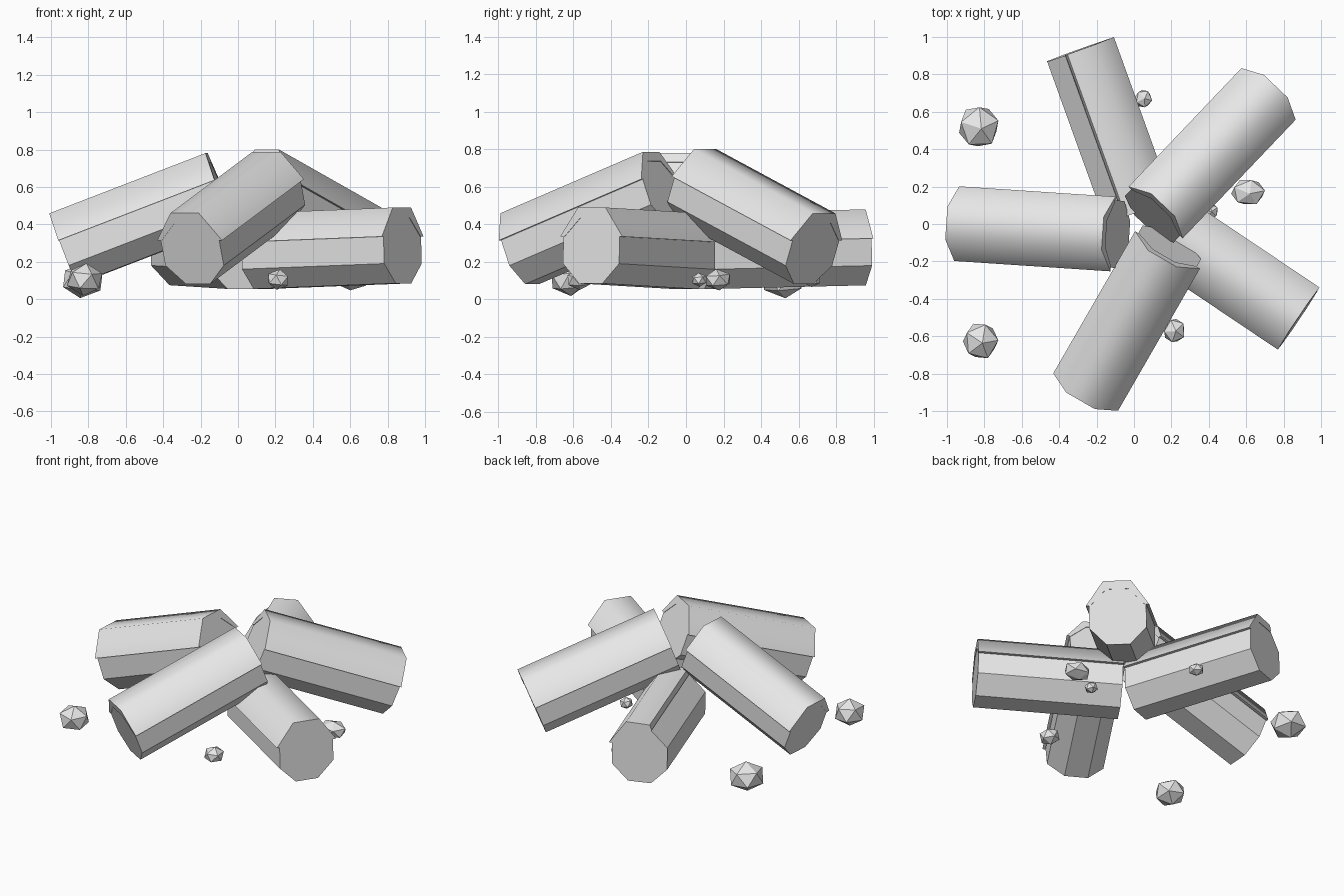
import bpy, bmesh, math
from mathutils import Vector, Euler

if "Cube" in bpy.data.objects:
    bpy.data.objects.remove(bpy.data.objects["Cube"], do_unlink=True)

grey = bpy.data.materials.new("plain_grey")
grey.use_nodes = True
grey.diffuse_color = (0.8, 0.8, 0.8, 1)
grey.node_tree.nodes["Principled BSDF"].inputs["Base Color"].default_value = (0.8, 0.8, 0.8, 1)


def add_object(name, bm):
    bmesh.ops.recalc_face_normals(bm, faces=bm.faces)
    mesh = bpy.data.meshes.new(name)
    bm.to_mesh(mesh)
    bm.free()
    mesh.materials.append(grey)
    obj = bpy.data.objects.new(name, mesh)
    bpy.context.collection.objects.link(obj)
    return obj


def extrude_profile(name, profile, outer, inner, extra=0.0):
    """Sweep a (side, up) profile from the outer end to the inner end."""
    outer, inner = Vector(outer), Vector(inner)
    axis = (inner - outer).normalized()
    side = axis.cross(Vector((0, 0, 1))).normalized()
    up = side.cross(axis)
    bm = bmesh.new()
    rings = []
    for end in (outer - axis * extra, inner + axis * extra):
        rings.append([bm.verts.new(end + side * s + up * u) for s, u in profile])
    n = len(profile)
    for i in range(n):
        j = (i + 1) % n
        bm.faces.new((rings[0][i], rings[0][j], rings[1][j], rings[1][i]))
    for ring in rings:
        bm.faces.new(ring)
    return add_object(name, bm)


# Octagonal log section with a flat bottom
R = 0.195
octagon = [(R * math.cos(a), R * math.sin(a))
           for a in (math.radians(22.5 + 45 * i) for i in range(8))]

# Cap shell section over the upper three faces, and a narrower one
full_cap = [(0.2, 0.07), (0.088, 0.225), (-0.088, 0.225), (-0.2, 0.07),
            (-0.172, 0.07), (-0.07, 0.172), (0.07, 0.172), (0.172, 0.07)]
narrow_cap = [(0.078, 0.186), (0.065, 0.22), (-0.088, 0.225), (-0.2, 0.07),
              (-0.172, 0.07), (-0.07, 0.172), (0.07, 0.172)]

# Logs: outer end centre, inner end centre, cap section
logs = {
    "left_log": ((-0.92, 0.0, 0.25), (-0.09, -0.055, 0.57), full_cap),
    "front_log": ((-0.245, -0.875, 0.25), (0.19, -0.12, 0.575), full_cap),
    "back_right_log": ((0.70, 0.675, 0.25), (0.10, 0.045, 0.59), full_cap),
    "front_right_log": ((0.88, -0.505, 0.265), (0.12, 0.005, 0.235), full_cap),
    "back_log": ((-0.295, 0.93, 0.255), (0.015, 0.07, 0.235), narrow_cap),
}
for name, (outer, inner, cap) in logs.items():
    extrude_profile(name, octagon, outer, inner)
    top = extrude_profile(name + "_cap", cap, outer, inner, 0.003)
    bpy.ops.object.select_all(action="DESELECT")
    top.select_set(True)
    bpy.context.view_layer.objects.active = top
    bpy.ops.object.shade_smooth_by_angle(angle=math.radians(60))

# Faceted stones: centre, half sizes, turn
stones = [
    ((-0.83, 0.52, 0.1), (0.118, 0.122, 0.095), 20),
    ((-0.82, -0.625, 0.105), (0.102, 0.106, 0.088), 5),
    ((0.61, 0.17, 0.105), (0.098, 0.077, 0.058), 10),
    ((0.215, -0.57, 0.105), (0.065, 0.07, 0.055), 40),
    ((0.05, 0.67, 0.105), (0.05, 0.052, 0.04), 60),
    ((0.41, 0.07, 0.105), (0.044, 0.044, 0.038), 30),
]
for i, (centre, size, turn) in enumerate(stones):
    bm = bmesh.new()
    bmesh.ops.create_icosphere(bm, subdivisions=1, radius=1)
    spin = Euler((0.12, 0.08, math.radians(turn))).to_matrix()
    for v in bm.verts:
        p = spin @ v.co
        v.co = Vector(c + s * k for c, s, k in zip(centre, size, p))
    add_object("stone_%d" % (i + 1), bm)
